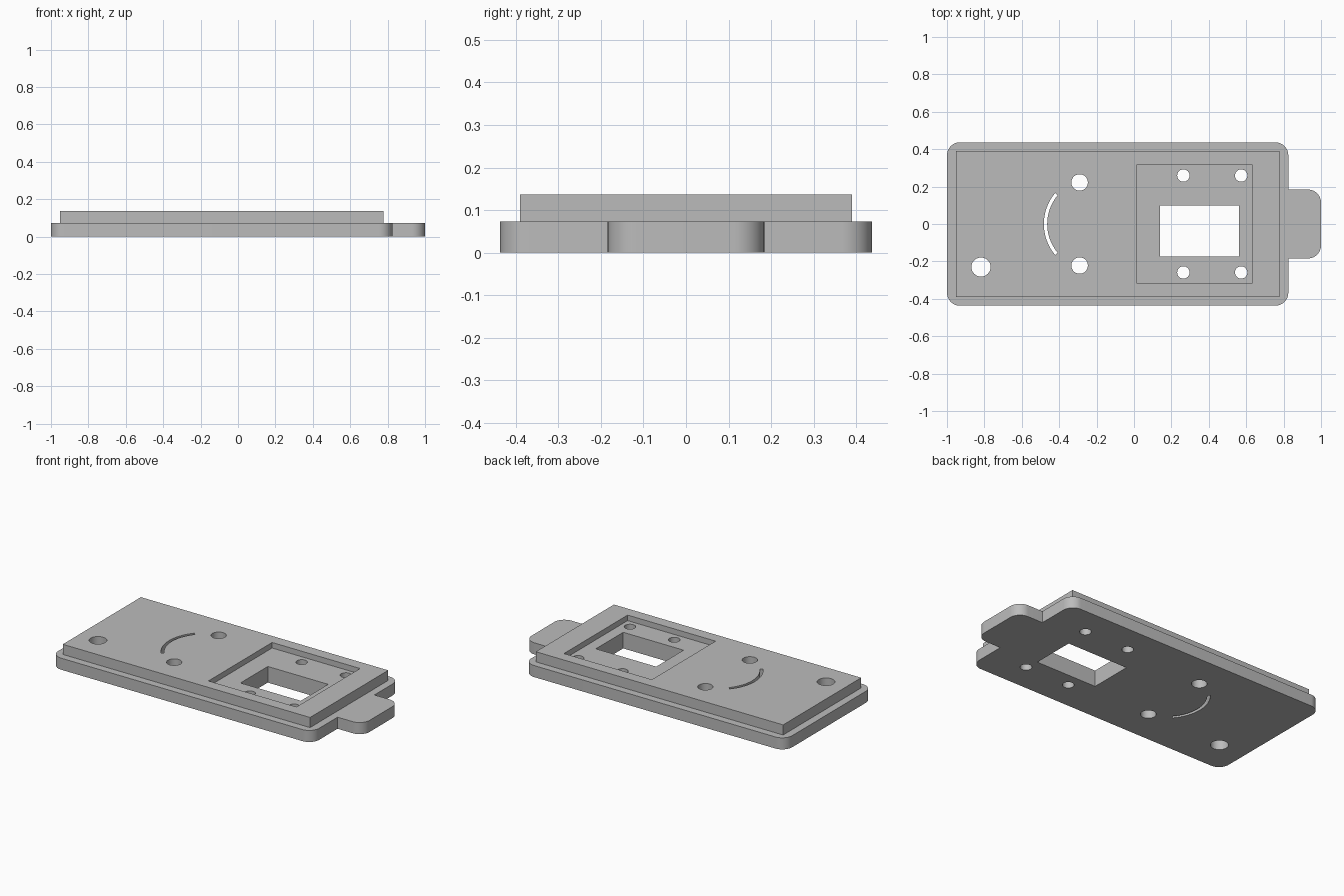
import bpy, bmesh
from math import sin, cos, pi, radians

if "Cube" in bpy.data.objects:
    bpy.data.objects.remove(bpy.data.objects["Cube"], do_unlink=True)

grey = bpy.data.materials.new("plain grey")
grey.use_nodes = True
COLOUR = (0.5, 0.5, 0.5, 1)
grey.diffuse_color = COLOUR
grey.node_tree.nodes["Principled BSDF"].inputs["Base Color"].default_value = COLOUR

PLATE_TOP, POCKET_FLOOR, SLAB_TOP = 0.073, 0.102, 0.137


def prism(name, outline, z0, z1):
    """Extrude a counter-clockwise outline from z0 to z1."""
    bm = bmesh.new()
    face = bm.faces.new([bm.verts.new((x, y, z0)) for x, y in outline])
    top = bmesh.ops.extrude_face_region(bm, geom=[face])["geom"]
    verts = [v for v in top if isinstance(v, bmesh.types.BMVert)]
    bmesh.ops.translate(bm, verts=verts, vec=(0, 0, z1 - z0))
    bmesh.ops.recalc_face_normals(bm, faces=bm.faces)
    mesh = bpy.data.meshes.new(name)
    bm.to_mesh(mesh)
    bm.free()
    mesh.materials.append(grey)
    ob = bpy.data.objects.new(name, mesh)
    bpy.context.collection.objects.link(ob)
    return ob


def arc(cx, cy, r, a0, a1, n):
    angles = [radians(a0 + (a1 - a0) * i / n) for i in range(n + 1)]
    return [(cx + r * cos(a), cy + r * sin(a)) for a in angles]


def rect(x0, x1, y0, y1):
    return [(x0, y0), (x1, y0), (x1, y1), (x0, y1)]


def circle(x, y, r):
    return arc(x, y, r, 0, 360, 48)[:-1]


def combine(body, tool, operation):
    """Apply a boolean and remove the tool object."""
    mod = body.modifiers.new(operation.lower(), "BOOLEAN")
    mod.operation, mod.object, mod.solver = operation, tool, "EXACT"
    bpy.context.view_layer.objects.active = body
    bpy.ops.object.modifier_apply(modifier=mod.name)
    bpy.data.objects.remove(tool, do_unlink=True)


# Base plate with rounded corners and a rounded pull tab
W, R, TAB, X0, X1 = 0.437, 0.07, 0.184, -1.0, 0.825
outline = arc(X0 + R, -W + R, R, 180, 270, 12) + arc(X1 - R, -W + R, R, 270, 360, 12)
outline += [(X1, -TAB)] + arc(1 - R, -TAB + R, R, 270, 360, 12)
outline += arc(1 - R, TAB - R, R, 0, 90, 12) + [(X1, TAB)]
outline += arc(X1 - R, W - R, R, 0, 90, 12) + arc(X0 + R, W - R, R, 90, 180, 12)
panel = prism("cover_panel", outline, 0, PLATE_TOP)

# Raised slab, fused to the plate
slab = prism("raised_slab", rect(-0.952, 0.777, -0.39, 0.39), PLATE_TOP - 0.03, SLAB_TOP)
combine(panel, slab, "UNION")

# Shallow square pocket in the slab
combine(panel, prism("pocket_cutter", rect(0.016, 0.631, -0.318, 0.318), POCKET_FLOOR, 0.3), "DIFFERENCE")

# Through cuts: window, curved slot and round holes
cuts = [rect(0.139, 0.561, -0.174, 0.099),
        arc(-0.225, 0, 0.257, 140, 220, 24) + arc(-0.225, 0, 0.239, 220, 140, 24),
        circle(-0.818, -0.23, 0.051)]
for side in (-1, 1):
    cuts.append(circle(-0.291, side * 0.222, 0.044))
    cuts += [circle(x, side * 0.259, 0.033) for x in (0.264, 0.573)]
for shape in cuts:
    combine(panel, prism("through_cutter", shape, -0.1, 0.3), "DIFFERENCE")

# Smooth round walls, sharp edges elsewhere
bpy.ops.object.select_all(action="DESELECT")
panel.select_set(True)
bpy.context.view_layer.objects.active = panel
bpy.ops.object.shade_smooth_by_angle(angle=radians(30))
